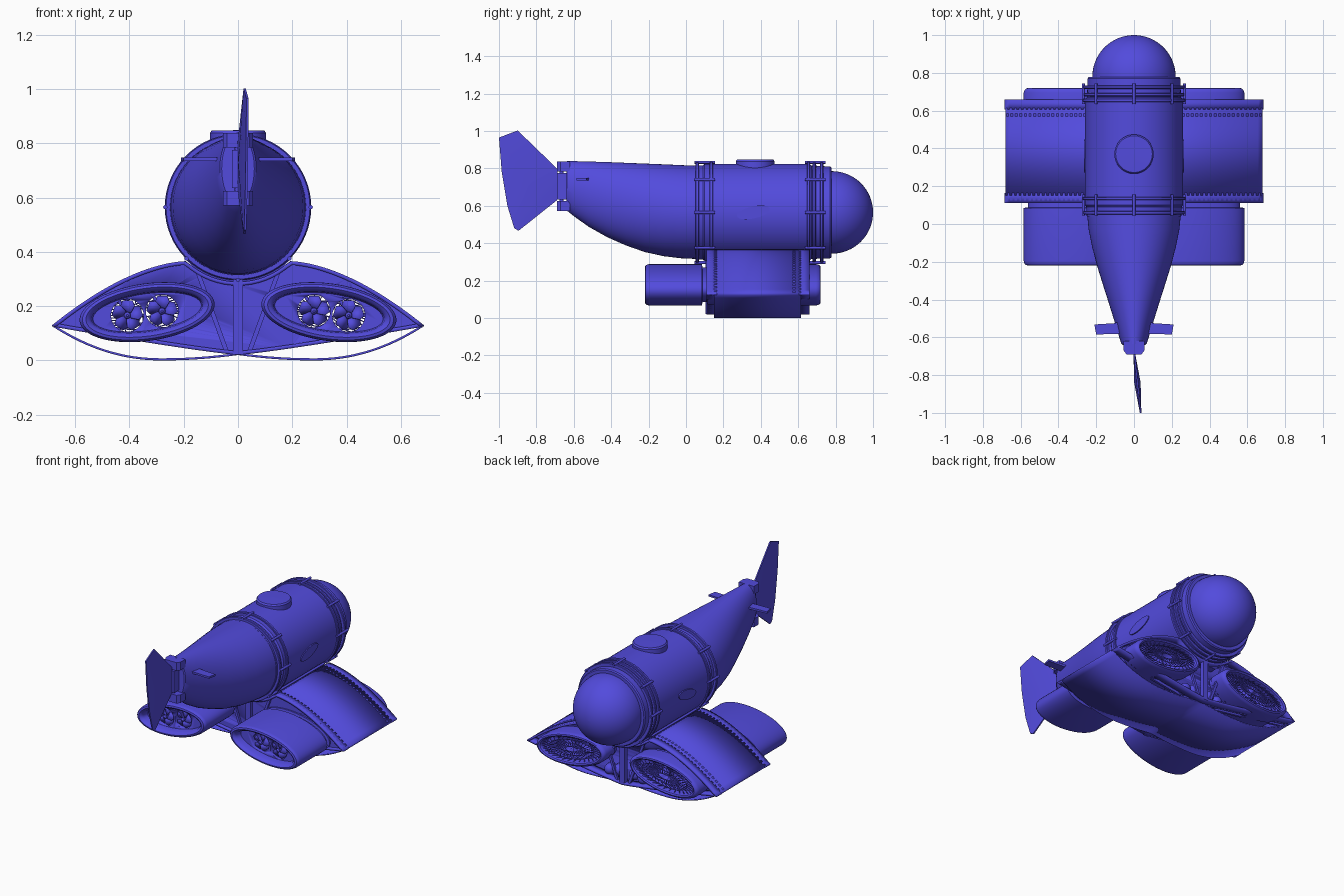
import bpy, bmesh
from math import sin, cos, pi, radians, sqrt
from mathutils import Vector

if "Cube" in bpy.data.objects:
    bpy.data.objects.remove(bpy.data.objects["Cube"])

mat = bpy.data.materials.new("blue_paint")
mat.diffuse_color = (0.085, 0.07, 0.72, 1)
mat.use_nodes = True
mat.node_tree.nodes["Principled BSDF"].inputs["Base Color"].default_value = mat.diffuse_color
ZC = 0.565  # hull axis height


def mesh(name, verts, faces, angle=35):
    me = bpy.data.meshes.new(name)
    me.from_pydata([tuple(v) for v in verts], [], faces)
    bm = bmesh.new()
    bm.from_mesh(me)
    bmesh.ops.recalc_face_normals(bm, faces=bm.faces)
    bm.to_mesh(me)
    bm.free()
    me.shade_smooth()
    me.set_sharp_from_angle(angle=radians(angle))
    me.materials.append(mat)
    ob = bpy.data.objects.new(name, me)
    bpy.context.collection.objects.link(ob)
    return ob


def loft(name, rings, caps=True, angle=35):
    n, m = len(rings[0]), len(rings)
    faces = [(k * n + i, k * n + (i + 1) % n, (k + 1) * n + (i + 1) % n, (k + 1) * n + i)
             for k in range(m - 1) for i in range(n)]
    if caps:
        faces += [tuple(range(n)), tuple(range((m - 1) * n, m * n))]
    return mesh(name, [v for r in rings for v in r], faces, angle)


def oval(y, cx, cz, a, b, tilt=0.0, n=64):
    return [(cx + a * cos(t) * cos(tilt) - b * sin(t) * sin(tilt), y,
             cz + a * cos(t) * sin(tilt) + b * sin(t) * cos(tilt))
            for t in (2 * pi * i / n for i in range(n))]


def revolve(name, profile, cx=0, cz=ZC, n=64):
    return loft(name, [oval(y, cx, cz, r, r, n=n) for y, r in profile])


def prism(name, pts, axis, lo, hi):
    put = {'x': lambda p, d: (d, p[0], p[1]), 'y': lambda p, d: (p[0], d, p[1]),
           'z': lambda p, d: (p[0], p[1], d)}[axis]
    return loft(name, [[put(p, d) for p in pts] for d in (lo, hi)])


def wires(name, paths, r):
    cu = bpy.data.curves.new(name, 'CURVE')
    cu.dimensions = '3D'
    cu.bevel_depth, cu.bevel_resolution, cu.use_fill_caps = r, 1, True
    for pts, closed in paths:
        s = cu.splines.new('POLY')
        s.points.add(len(pts) - 1)
        for p, c in zip(s.points, pts):
            p.co = (*c, 1)
        s.use_cyclic_u = closed
    cu.materials.append(mat)
    ob = bpy.data.objects.new(name, cu)
    bpy.context.collection.objects.link(ob)


def bore(ob, cutters):
    for c in cutters:
        m = ob.modifiers.new("bore", 'BOOLEAN')
        m.operation, m.solver, m.object = 'DIFFERENCE', 'EXACT', c


# Hull: cabin, front collar and dome
revolve("cabin", [(0.04, 0.25), (0.09, 0.252), (0.1, 0.26), (0.66, 0.26), (0.67, 0.25), (0.7, 0.25)])
revolve("dome_collar", [(0.69, 0.248), (0.77, 0.246), (0.777, 0.24), (0.777, 0.2)])
revolve("dome", [(0.74, 0.22)] + [(0.78 + 0.22 * sin(t), 0.22 * cos(t) + 0.0005)
                                  for t in (pi / 2 * i / 16 for i in range(17))])
for y, r in ((0.06, 0.268), (0.135, 0.27), (0.655, 0.27), (0.685, 0.266), (0.725, 0.268)):
    revolve("hull_band", [(y - 0.009, r - 0.03), (y - 0.009, r - 0.003), (y - 0.006, r),
                          (y + 0.006, r), (y + 0.009, r - 0.003), (y + 0.009, r - 0.03)])
for y in (0.1, 0.69):
    for deg in (0, 41, 90, 139, 180, 225, 270, 315):
        a = radians(deg)
        revolve("clamp_rod", [(y - 0.055, 0.008), (y + 0.055, 0.008)],
                0.268 * cos(a), ZC + 0.268 * sin(a), 12)

# Top hatch and side ports
disc = lambda r: [(r * cos(2 * pi * i / 48), 0.37 + r * sin(2 * pi * i / 48)) for i in range(48)]
loft("hatch", [[(x, y, z) for x, y in disc(r)] for r, z in
               ((0.104, 0.78), (0.104, 0.838), (0.097, 0.847), (0.0, 0.849))])
port = [(y, z) for y, _, z in [(p[0], 0, p[2]) for p in oval(0, 0.36, ZC, 0.09, 0.032, 0.22, 32)]]
for s in (-1, 1):
    prism("side_port", port, 'x', s * 0.235, s * 0.265)

# Tail cone: y, half width, top, bottom
tail = [(0.06, 0.249, 0.814, 0.316), (-0.03, 0.24, 0.818, 0.32), (-0.12, 0.222, 0.822, 0.331),
        (-0.22, 0.196, 0.826, 0.353), (-0.32, 0.165, 0.83, 0.388), (-0.42, 0.133, 0.834, 0.432),
        (-0.52, 0.102, 0.837, 0.488), (-0.6, 0.078, 0.839, 0.545), (-0.635, 0.067, 0.84, 0.573),
        (-0.64, 0.06, 0.834, 0.58)]
loft("tail_cone", [oval(y, 0, (t + b) / 2, w, (t - b) / 2) for y, w, t, b in tail])

# Rudder hinge and rudder
for lo, hi in ((0.572, 0.625), (0.785, 0.838)):
    prism("hinge_lug", [(0.055, -0.62), (0.055, -0.67), (0.04, -0.69), (-0.04, -0.69),
                        (-0.055, -0.67), (-0.055, -0.62)], 'z', lo, hi)
prism("hinge_block", [(0.022, -0.64), (0.022, -0.69), (-0.022, -0.69), (-0.022, -0.64)], 'z', 0.635, 0.775)
wires("hinge_pin", [([(0, -0.665, 0.59), (0, -0.665, 0.82)], False)], 0.012)
fin = [(-1.0, 0.965), (-0.9, 1.003), (-0.69, 0.8), (-0.68, 0.72), (-0.69, 0.63), (-0.895, 0.467),
       (-0.918, 0.48), (-0.955, 0.6), (-0.985, 0.78)]
off = lambda y: 0.035 * (-0.67 - y) / 0.33
fv = [(off(y) + s * 0.004, y, z) for s in (-1, 1) for y, z in fin]
fv += [(off(-0.84) + s * 0.017, -0.84, 0.73) for s in (-1, 1)]
n = len(fin)
ff = [(k * n + i, k * n + (i + 1) % n, 2 * n + k) for k in (0, 1) for i in range(n)]
ff += [(i, (i + 1) % n, n + (i + 1) % n, n + i) for i in range(n)]
mesh("rudder", fv, ff)
for s in (-1, 1):
    prism("tail_fin", [(s * 0.05, -0.5), (s * 0.1, -0.525), (s * 0.21, -0.532), (s * 0.2, -0.585),
                       (s * 0.05, -0.58)], 'z', 0.736, 0.748)

# Wing: lens-shaped shell below the hull
def top(x):
    x = abs(x)
    if x < 0.19:
        return ZC - sqrt(0.275 ** 2 - x * x)
    return 0.13 + 0.236 * (1 - ((x - 0.19) / 0.495) ** 1.7)


def belly(x):
    x = abs(x)
    return 0.02 * (1 - x / 0.28) ** 2 if x < 0.28 else 0.126 * ((x - 0.28) / 0.405) ** 2.1


def flat(x):
    return 0.02 + 0.105 * (abs(x) / 0.685) ** 1.15


def outline(bottom, w=0.685):
    xs = [w * (-1 + 2 * i / 56) for i in range(57)]
    return [(x, top(x)) for x in xs] + [(x, bottom(x)) for x in reversed(xs)]


def shell(name, pts, lo, hi, th):
    ob = loft(name, [[(x, y, z) for x, z in pts] for y in (lo, hi)], caps=False)
    m = ob.modifiers.new("thickness", 'SOLIDIFY')
    m.thickness, m.offset = th, -1


shell("wing_skin", outline(belly, 0.68), 0.15, 0.615, 0.008)
shell("wing_rear_frame", outline(flat), 0.11, 0.165, 0.014)
shell("wing_front_frame", outline(flat), 0.605, 0.66, 0.014)

# Thruster pods, bored through twice each
cutters = []
inset = [(-0.165, 0.038), (-0.2, 0.034), (-0.213, 0.027), (-0.22, 0.018), (-0.217, 0.008), (-0.207, 0.002),
         (-0.195, 0), (0.085, 0), (0.088, 0.018), (0.112, 0.018), (0.115, 0.004), (0.6, 0.004), (0.605, 0),
         (0.695, 0), (0.708, 0.003), (0.717, 0.009), (0.72, 0.017), (0.714, 0.025), (0.69, 0.032), (0.66, 0.036)]
for s in (-1, 1):
    tilt = -s * radians(8)
    pod_ring = lambda y, d: oval(y, s * 0.335, 0.178, 0.251 - d * 1.3, 0.106 - d, tilt)
    pod = loft("thruster_pod", [pod_ring(y, d) for y, d in inset])
    mine = []
    for cx, cz in ((0.28, 0.182), (0.408, 0.166)):
        cx *= s
        c = revolve("bore_cutter", [(-0.3, 0.06), (0.8, 0.06)], cx, cz, 40)
        c.hide_render = True
        c.hide_viewport = True
        mine.append(c)
        # Propeller: hub and twisted blades
        revolve("propeller_hub", [(-0.18, 0.004), (-0.172, 0.012), (-0.13, 0.014)], cx, cz, 20)
        pv, pf = [], []
        for k in range(5):
            a = 2 * pi * k / 5 + 0.3
            for r, wd, tw in ((0.01, 0.012, 0.018), (0.035, 0.026, 0.013), (0.055, 0.018, 0.006)):
                for e in (-1, 1):
                    pv.append((cx + r * cos(a) - e * wd * sin(a), -0.15 + e * tw,
                               cz + r * sin(a) + e * wd * cos(a)))
            b = k * 6
            pf += [(b, b + 1, b + 3, b + 2), (b + 2, b + 3, b + 5, b + 4)]
        prop = mesh("propeller_blades", pv, pf)
        prop.modifiers.new("thickness", 'SOLIDIFY').thickness = 0.003
        arms = [([(cx, 0.0, cz), (cx + 0.062 * cos(t), 0.0, cz + 0.062 * sin(t))], False)
                for t in (2 * pi * i / 3 for i in range(3))]
        arms.append(([(cx, -0.13, cz), (cx, 0.1, cz)], False))
        wires("motor_mount", arms, 0.007)
    bore(pod, mine)
    cutters += mine
    # Intake grille: ovals and spokes
    rim, mid = pod_ring(0.7, 0.026), Vector((s * 0.335, 0.7, 0.178))
    at = lambda i, k: mid + (Vector(rim[i % 64]) - mid) * k
    paths = [([at(i, k) for i in range(64)], True) for k in (0.2, 0.48, 0.75)]
    paths += [([at(i, 0.2), at(i + 2, 0.48), at(i, 0.75), at(i + 2, 1.0)], False) for i in range(0, 64, 2)]
    wires("intake_grille", paths, 0.0025)

# Bulkheads inside the wing
for name, lo, hi in (("rear_bulkhead", 0.125, 0.14), ("front_bulkhead", 0.57, 0.585)):
    bore(prism(name, outline(flat, 0.675), 'y', lo, hi), cutters)

# Keel posts, slanted braces and ballast bottles
for y in (0.105, 0.63):
    prism("keel_post", [(-0.018, 0.022), (0.018, 0.022), (0.018, 0.31), (-0.018, 0.31)], 'y', y, y + 0.03)
    for s in (-1, 1):
        prism("wing_brace", [(s * 0.03, 0.024), (s * 0.05, 0.03), (s * 0.16, 0.335), (s * 0.14, 0.325)],
              'y', y + 0.005, y + 0.02)
for s in (-1, 1):
    for cx, cz in ((0.058, 0.085), (0.12, 0.075)):
        revolve("ballast_bottle", [(0.5, 0.034), (0.61, 0.034)] + [
            (0.61 + 0.034 * sin(t), 0.034 * cos(t) + 0.0003) for t in (pi / 16 * i for i in range(1, 9))],
            s * cx, cz, 24)
prism("saddle", [(-0.1, 0.28), (0.1, 0.28), (0.19, 0.37), (-0.19, 0.37)], 'y', 0.13, 0.63)
